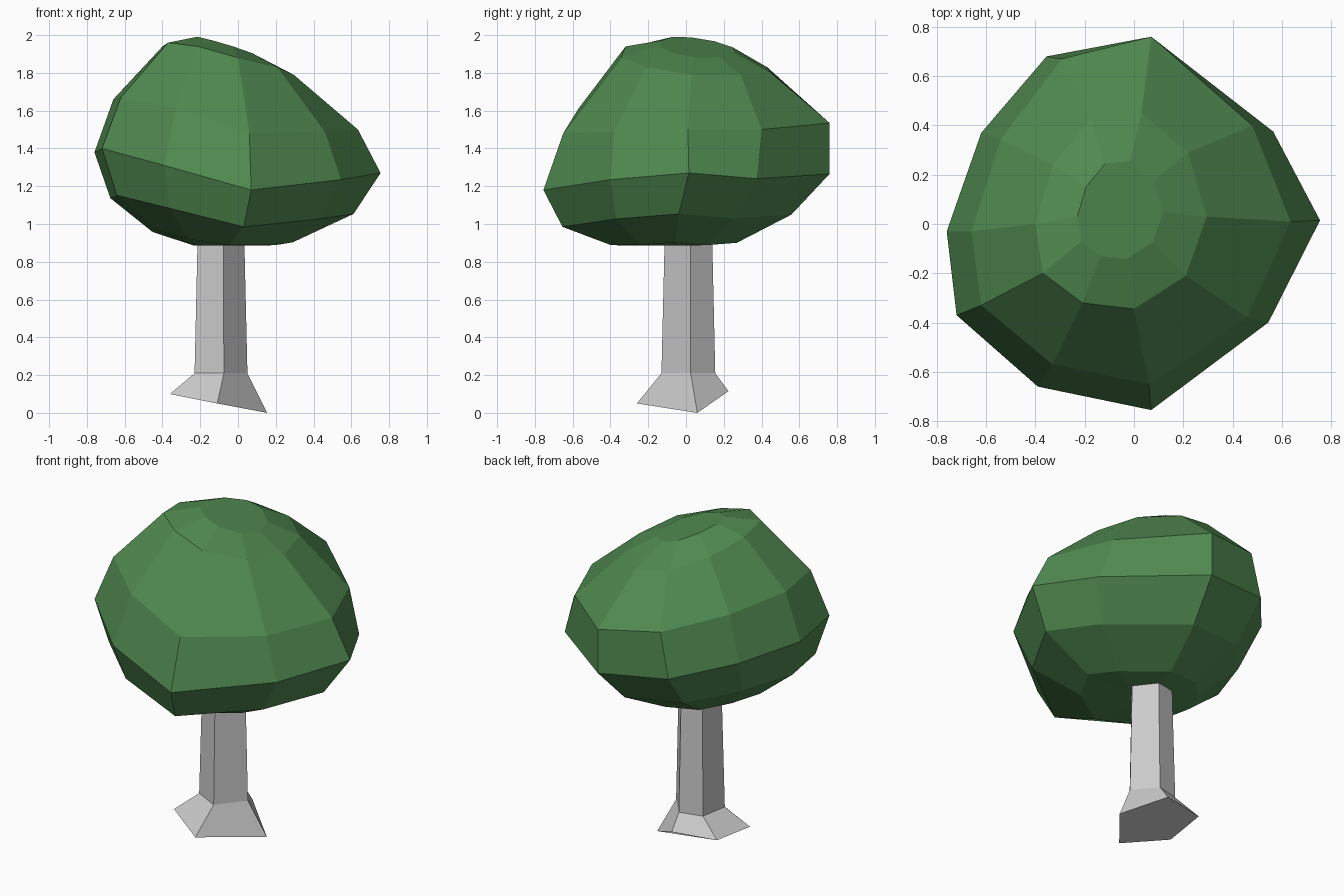
import bpy

if "Cube" in bpy.data.objects:
    bpy.data.objects.remove(bpy.data.objects["Cube"])


def loft(name, rings, color=None):
    """Skin a stack of equal-sized rings (bottom to top) and cap both ends."""
    n = len(rings[0])
    verts = [p for ring in rings for p in ring]
    faces = [tuple(reversed(range(n))), tuple(range(len(verts) - n, len(verts)))]
    for r in range(len(rings) - 1):
        for i in range(n):
            a, b = r * n + i, r * n + (i + 1) % n
            faces.append((a, b, b + n, a + n))
    mesh = bpy.data.meshes.new(name)
    mesh.from_pydata(verts, [], faces)
    mesh.update()
    obj = bpy.data.objects.new(name, mesh)
    bpy.context.collection.objects.link(obj)
    if color:
        mat = bpy.data.materials.new(name + "_color")
        mat.diffuse_color = color
        mat.use_nodes = True
        mat.node_tree.nodes["Principled BSDF"].inputs["Base Color"].default_value = mat.diffuse_color
        mesh.materials.append(mat)
    return obj


def scaled(ring, sx, sy, cx, cy, height):
    """Shrink a ring and shift it; height(x, y, z) gives the new z."""
    out = []
    for x, y, z in ring:
        u, v = x * sx + cx, y * sy + cy
        out.append((u, v, height(u, v, z)))
    return out


# Trunk: five sides with a flared, slanted foot
foot = [(-.11, -.26, .05), (.155, .06, 0), (-.06, .225, .115),
        (-.33, .17, .115), (-.36, -.11, .10)]
neck = [(x, y, .21) for x, y in
        [(-.075, -.13), (.05, .025), (-.06, .155), (-.2, .12), (-.23, -.05)]]
top = scaled(neck, .87, .87, -.012, .002, lambda u, v, z: 1.0)
loft("trunk", [foot, neck, top])

# Canopy: lopsided ten-sided ball, three key rings, the rest derived
widest = [(.07, -.755, 1.18), (.545, -.40, 1.235), (.755, .015, 1.27),
          (.565, .375, 1.24), (.07, .76, 1.265), (-.355, .68, 1.31),
          (-.62, .37, 1.36), (-.76, -.03, 1.38), (-.72, -.37, 1.40),
          (-.39, -.66, 1.31)]
shoulder = [(.06, -.65, 1.48), (.46, -.38, 1.49), (.635, .01, 1.5),
            (.48, .40, 1.5), (.07, .76, 1.535), (-.295, .67, 1.58),
            (-.54, .345, 1.63), (-.66, -.03, 1.66), (-.62, -.33, 1.67),
            (-.33, -.57, 1.61)]
crown = [(0, -.345, 1.88), (.21, -.21, 1.83), (.295, .03, 1.79),
         (.22, .29, 1.79), (.03, .45, 1.80), (-.175, .43, 1.83),
         (-.33, .24, 1.89), (-.40, 0, 1.94), (-.37, -.20, 1.96),
         (-.21, -.32, 1.94)]
cap = scaled(crown, .5, .5, -.03, .03,
             lambda u, v, z: 1.935 - .3 * (u + .06) - .08 * (v - .05))
under = scaled(widest, .85, .8, -.03, -.05,
               lambda u, v, z: .985 + .76 * (z - 1.18))
base = scaled(widest, .49, .44, -.08, -.065,
              lambda u, v, z: .888 + max(0, z - 1.24) * .5)
bottom = scaled(base, .4, .4, -.05, -.04, lambda u, v, z: .885)
loft("canopy", [bottom, base, under, widest, shoulder, crown, cap],
     (.08, .25, .08, 1))
